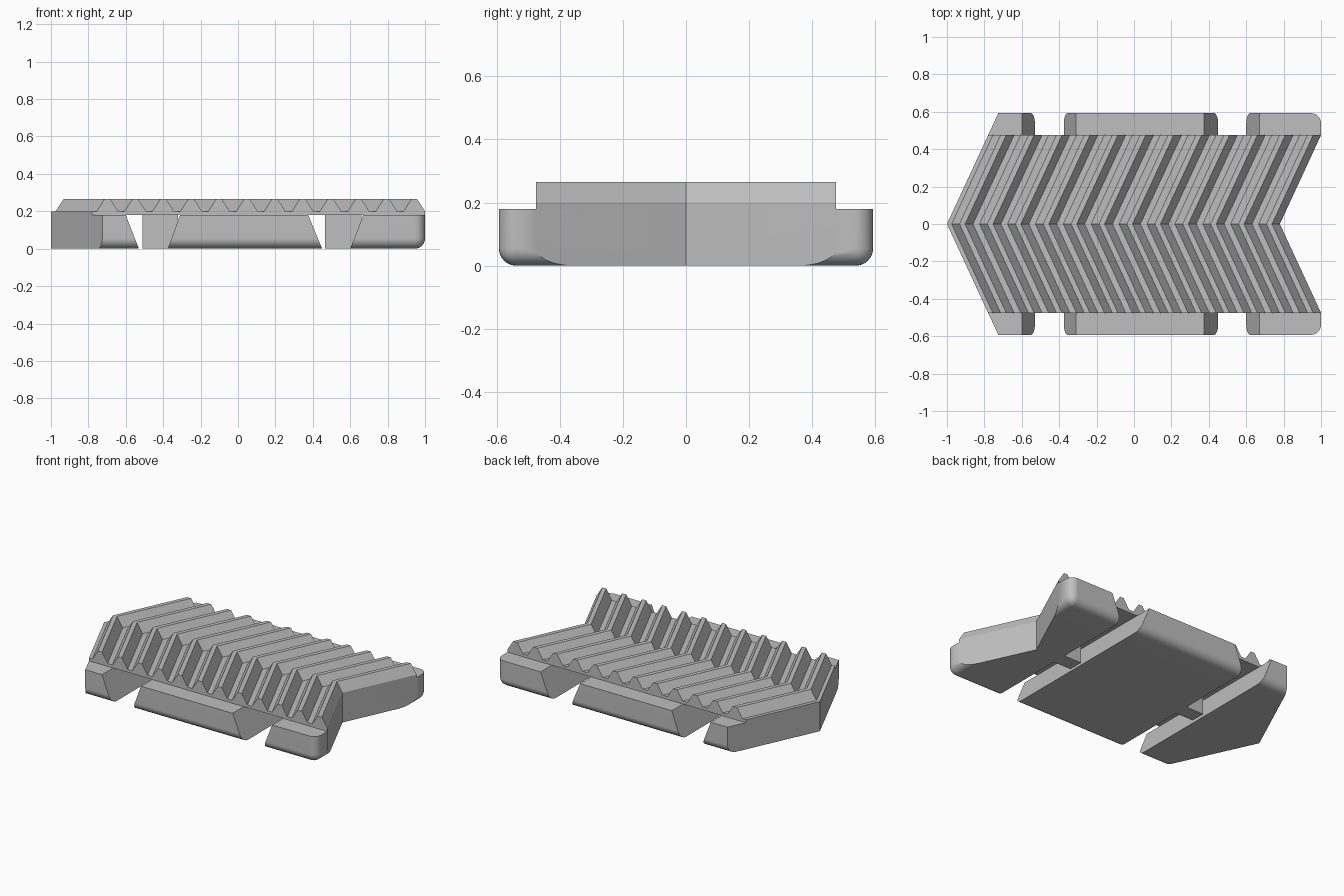
import bpy
import bmesh
from mathutils import Vector

cube = bpy.data.objects.get("Cube")
if cube:
    bpy.data.objects.remove(cube, do_unlink=True)

grey = bpy.data.materials.new("plain grey")
grey.use_nodes = True
grey.diffuse_color = (0.52, 0.52, 0.52, 1)
for node in grey.node_tree.nodes:
    if node.type == 'BSDF_PRINCIPLED':
        node.inputs["Base Color"].default_value = grey.diffuse_color

SWEEP = 0.463      # chevron: x shift per unit of |y|
TIP, NOTCH = -1.0, 0.78
RACK_Y, BLOCK_Y = 0.475, 0.593
BLOCK_H, PLATE_H, TOOTH_H = 0.18, 0.2, 0.265


def finish(name, bm, mirror=True):
    """Make an object, first mirroring a half model across y = 0."""
    if mirror:
        bmesh.ops.mirror(bm, geom=bm.verts[:] + bm.edges[:] + bm.faces[:],
                         axis='Y', merge_dist=0.0001)
    bmesh.ops.recalc_face_normals(bm, faces=bm.faces[:])
    mesh = bpy.data.meshes.new(name)
    bm.to_mesh(mesh)
    bm.free()
    mesh.materials.append(grey)
    obj = bpy.data.objects.new(name, mesh)
    bpy.context.scene.collection.objects.link(obj)
    bpy.ops.object.select_all(action='DESELECT')
    obj.select_set(True)
    bpy.context.view_layer.objects.active = obj
    bpy.ops.object.shade_smooth_by_angle(angle=0.5)
    # Keep large faces flat beside the rounded edges
    obj.modifiers.new("flat_faces", 'WEIGHTED_NORMAL').keep_sharp = True


def add_box(bm, low, high):
    low, high = Vector(low), Vector(high)
    for v in bmesh.ops.create_cube(bm, size=1)["verts"]:
        v.co = (low + high) / 2 + v.co * (high - low)


def cut(bm, point, normal, fill=True):
    """Remove everything on the normal's side of a plane."""
    geom = bm.verts[:] + bm.edges[:] + bm.faces[:]
    result = bmesh.ops.bisect_plane(bm, geom=geom, plane_co=point,
                                    plane_no=normal, clear_outer=True)
    edges = [e for e in result["geom_cut"] if isinstance(e, bmesh.types.BMEdge)]
    if fill and edges:
        bmesh.ops.holes_fill(bm, edges=edges, sides=0)


def side_block(name, left=None, right=None):
    """Rounded slab piece; left/right are (x at bottom, x at top) of its ends."""
    bm = bmesh.new()
    add_box(bm, (-1.3, -0.5, 0), (1.0, BLOCK_Y, BLOCK_H))

    def is_round(e):
        a, b = (v.co for v in e.verts)
        at = lambda i, val: abs(a[i] - val) < 1e-4 and abs(b[i] - val) < 1e-4
        return sum((at(2, 0), at(1, BLOCK_Y), at(0, 1.0))) == 2

    bmesh.ops.bevel(bm, geom=[e for e in bm.edges if is_round(e)], offset=0.055,
                    segments=6, profile=0.5, affect='EDGES')
    # Chevron ends or slanted channel walls
    if left:
        cut(bm, (left[0], 0, 0), (-BLOCK_H, 0, left[1] - left[0]))
    else:
        cut(bm, (TIP, 0, 0), (-1, SWEEP, 0))
    if right:
        cut(bm, (right[0], 0, 0), (BLOCK_H, 0, right[0] - right[1]))
    else:
        cut(bm, (NOTCH, 0, 0), (1, -SWEEP, 0))
    cut(bm, (0, 0, 0), (0, -1, 0), fill=False)
    finish(name, bm)


# Three lower blocks separated by two cross channels
side_block("tip_block", right=(-0.53, -0.6))
side_block("middle_block", left=(-0.375, -0.31), right=(0.45, 0.375))
side_block("notch_block", left=(0.6, 0.67))

# Small keys inside the channels
for name, x0, x1 in (("tip_channel_key", -0.51, -0.32),
                     ("notch_channel_key", 0.465, 0.66)):
    bm = bmesh.new()
    add_box(bm, (x0, -0.05, 0.002), (x1, 0.05, 0.19))
    finish(name, bm, mirror=False)

# Chevron rack: tooth profile swept outward from the centre line
TEETH, SLOPE, CREST, START = 12, 0.042, 0.03, -0.975
base = 2 * SLOPE + CREST
pitch = (NOTCH - START - base) / (TEETH - 1)
profile = [(TIP, BLOCK_H), (TIP, PLATE_H)]
for i in range(TEETH):
    x = START + i * pitch
    profile += [(x, PLATE_H), (x + SLOPE, TOOTH_H),
                (x + SLOPE + CREST, TOOTH_H), (x + base, PLATE_H)]
profile.append((NOTCH, BLOCK_H))

bm = bmesh.new()
inner = [bm.verts.new((x, 0, z)) for x, z in profile]
outer = [bm.verts.new((x + SWEEP * RACK_Y, RACK_Y, z)) for x, z in profile]
for i in range(len(profile)):
    j = (i + 1) % len(profile)
    bm.faces.new((inner[i], inner[j], outer[j], outer[i]))
bm.faces.new(outer)
finish("tooth_rack", bm)
